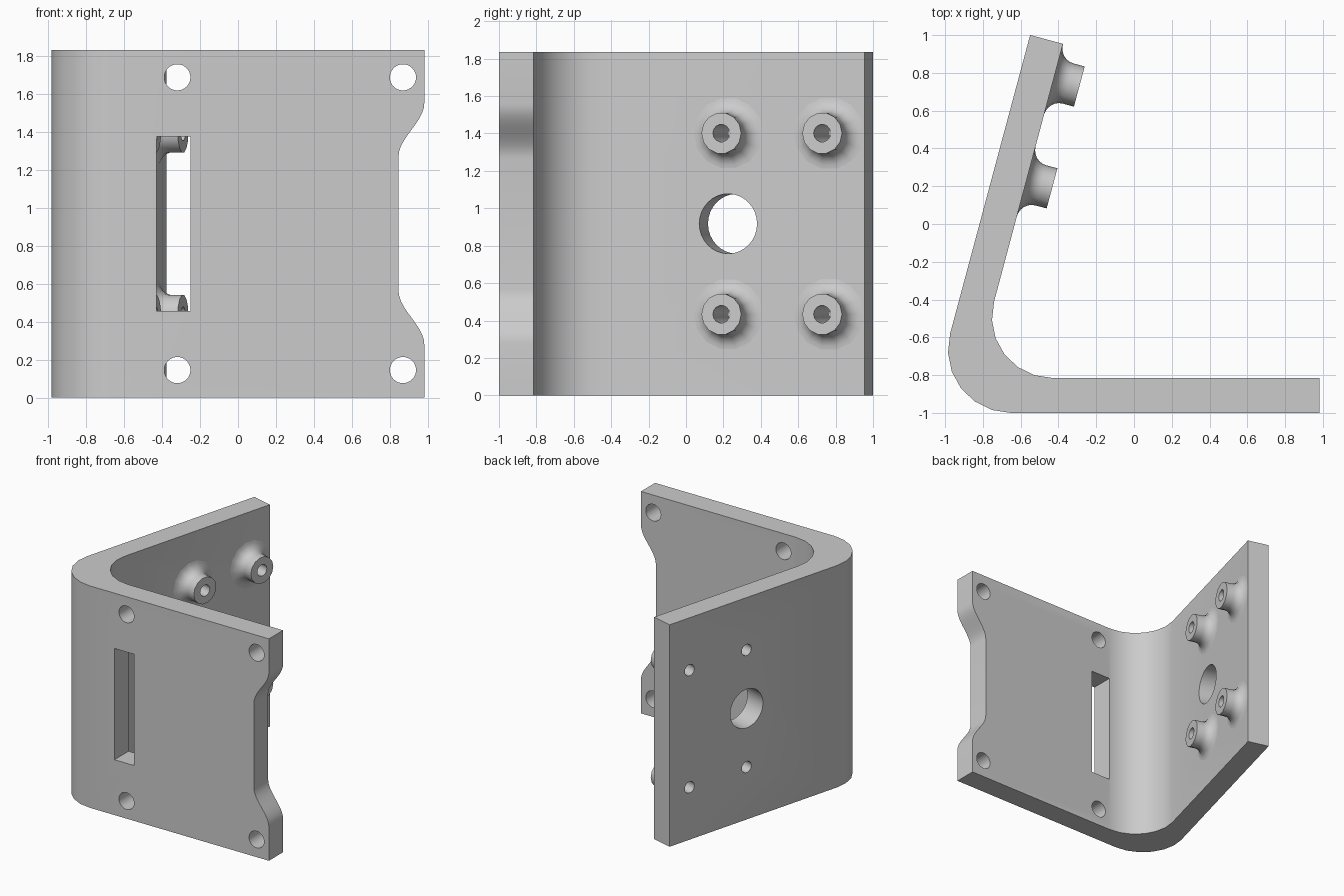
import bpy, bmesh
from math import sin, cos, pi, radians
from mathutils import Matrix, Vector

cube = bpy.data.objects.get("Cube")
if cube:
    bpy.data.objects.remove(cube, do_unlink=True)

HEIGHT = 1.835
MID = HEIGHT / 2
TILT = radians(15)
along = Vector((sin(TILT), cos(TILT), 0))      # along the tilted plate
inward = Vector((cos(TILT), -sin(TILT), 0))    # out of its inner face
INNER, OUTER, END = -0.61, -0.79, 0.824        # tilted plate faces and end

grey = bpy.data.materials.new("grey")
grey.use_nodes = True
grey.diffuse_color = (0.6, 0.6, 0.6, 1)
grey.node_tree.nodes["Principled BSDF"].inputs["Base Color"].default_value = (0.6, 0.6, 0.6, 1)


def make_object(name, bm):
    bmesh.ops.recalc_face_normals(bm, faces=bm.faces)
    mesh = bpy.data.meshes.new(name)
    bm.to_mesh(mesh)
    bm.free()
    mesh.materials.append(grey)
    obj = bpy.data.objects.new(name, mesh)
    bpy.context.collection.objects.link(obj)
    return obj


def prism(name, points, direction):
    bm = bmesh.new()
    face = bm.faces.new([bm.verts.new(p) for p in points])
    ext = bmesh.ops.extrude_face_region(bm, geom=[face], use_keep_orig=True)
    verts = [v for v in ext["geom"] if isinstance(v, bmesh.types.BMVert)]
    bmesh.ops.translate(bm, verts=verts, vec=direction)
    return make_object(name, bm)


def select(obj):
    bpy.ops.object.select_all(action="DESELECT")
    bpy.context.view_layer.objects.active = obj
    obj.select_set(True)


def cut(target, cutter):
    cutter.hide_render = True
    mod = target.modifiers.new("cut", "BOOLEAN")
    mod.operation = "DIFFERENCE"
    mod.solver = "EXACT"
    mod.object = cutter
    select(target)
    bpy.ops.object.modifier_apply(modifier=mod.name)
    bpy.data.objects.remove(cutter, do_unlink=True)


def arc(cx, cy, r, a0, a1, steps):
    return [(cx + r * cos(radians(a0 + (a1 - a0) * i / steps)),
             cy + r * sin(radians(a0 + (a1 - a0) * i / steps)), 0) for i in range(steps + 1)]


def tilted_frame(t, z):
    """Local z points out of the tilted plate's inner face."""
    pos = along * t + inward * INNER + Vector((0, 0, z))
    return Matrix.Translation(pos) @ Matrix((along, (0, 0, 1), inward)).transposed().to_4x4()


def ring(r, h, n):
    return [Vector((r * cos(2 * pi * i / n), r * sin(2 * pi * i / n), h)) for i in range(n)]


def tilted_hole(t, z, r, n):
    frame = tilted_frame(t, z)
    return prism("hole_cutter", [frame @ p for p in ring(r, -0.3, n)], inward * 0.4)


# Bent plate: front plate, rounded bend, tilted plate
profile = [(0.983, -0.815, 0), (0.983, -1, 0)]
profile += arc(-0.652, -0.667, 0.333, 270, 165, 6)
profile += [along * END + inward * OUTER, along * END + inward * INNER]
profile += arc(-0.432, -0.495, 0.32, 165, 270, 6)
bracket = prism("bracket", profile, (0, 0, HEIGHT))

# Recess in the free edge of the front plate
steps = 10
curve = [(0.9145 + 0.0685 * cos(pi * i / steps), 0.64 - 0.29 * i / steps) for i in range(steps + 1)]
edge = [(x, -1.2, MID + d) for x, d in curve] + [(x, -1.2, MID - d) for x, d in reversed(curve)]
edge = [(1.2, -1.2, MID + 0.64)] + edge + [(1.2, -1.2, MID - 0.64)]
cut(bracket, prism("recess_cutter", edge, (0, 0.5, 0)))

# Slot in the front plate
slot = [(x, -1.2, MID + d) for x, d in ((-0.43, -0.46), (-0.25, -0.46), (-0.25, 0.46), (-0.43, 0.46))]
cut(bracket, prism("slot_cutter", slot, (0, 0.5, 0)))

# Corner holes in the front plate
for x in (-0.32, 0.87):
    for side in (-1, 1):
        circle = [(x + p.x, -1.2, MID + side * 0.772 + p.y) for p in ring(0.069, 0, 32)]
        cut(bracket, prism("hole_cutter", circle, (0, 0.6, 0)))

# Large hole in the tilted plate
cut(bracket, tilted_hole(0.07, MID, 0.16, 32))

# Flared hollow bosses on the tilted plate
SIDES, BORE = 14, 0.047
flare = [(0.11 + 0.085 * (1 - sin(a)), 0.08 * (1 - cos(a)))
         for a in (pi / 2 * i / 6 for i in range(7))]
boss_profile = flare + [(0.11, 0.142), (BORE, 0.142), (BORE, 0)]
bosses = []
for t in (0.07, 0.628):
    for side, level in ((-1, "lower"), (1, "upper")):
        z = MID + side * 0.484
        cut(bracket, tilted_hole(t, z, BORE, SIDES))
        bm = bmesh.new()
        rings = [[bm.verts.new(p) for p in ring(r, h, SIDES)] for r, h in boss_profile]
        for a, b in zip(rings, rings[1:]):
            for i in range(SIDES):
                j = (i + 1) % SIDES
                bm.faces.new((a[i], a[j], b[j], b[i]))
        bm.transform(tilted_frame(t, z))
        bosses.append(make_object(level + ("_front_boss" if t < 0.3 else "_rear_boss"), bm))

for obj in [bracket] + bosses:
    select(obj)
    bpy.ops.object.shade_smooth_by_angle(angle=radians(32))
